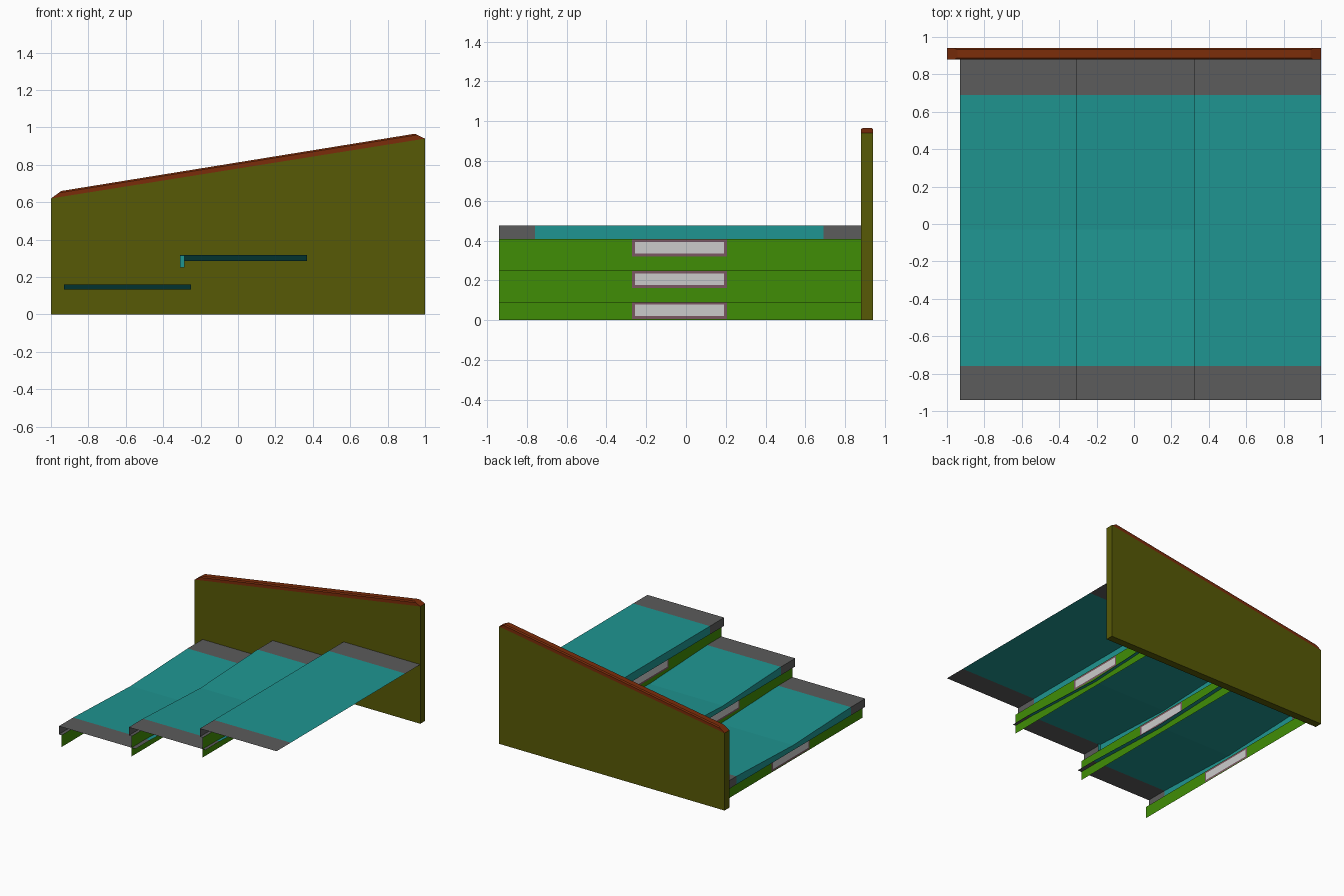
import bpy, bmesh

if "Cube" in bpy.data.objects:
    bpy.data.objects.remove(bpy.data.objects["Cube"])


def material(name, srgb):
    m = bpy.data.materials.new(name)
    m.diffuse_color = [(c / 255) ** 2.2 for c in srgb] + [1]
    m.use_nodes = True
    m.node_tree.nodes["Principled BSDF"].inputs["Base Color"].default_value = m.diffuse_color
    return m


TEAL = material("teal", (36, 148, 144))
GREY = material("dark_grey", (92, 92, 92))
GREEN = material("green", (66, 140, 14))
PURPLE = material("purple_grey", (122, 88, 98))
PANE = material("light_grey", (195, 195, 195))
OLIVE = material("olive", (88, 90, 15))
BROWN = material("brown", (122, 48, 18))


def finish(name, bm, mats):
    me = bpy.data.meshes.new(name)
    bm.to_mesh(me)
    bm.free()
    for m in mats:
        me.materials.append(m)
    ob = bpy.data.objects.new(name, me)
    bpy.context.collection.objects.link(ob)
    return ob


def sheet(name, profile, ys, mats, pick, shape=lambda i, j: 0):
    """Sweep an (x, z) profile through the y stations; pick(i, j) gives the material."""
    bm = bmesh.new()
    v = [[bm.verts.new((x, y, z + shape(i, j))) for j, y in enumerate(ys)]
         for i, (x, z) in enumerate(profile)]
    for i in range(len(profile) - 1):
        for j in range(len(ys) - 1):
            f = bm.faces.new((v[i][j], v[i + 1][j], v[i + 1][j + 1], v[i][j + 1]))
            f.material_index = pick(i, j)
    return finish(name, bm, mats)


def slab(name, outline, y0, y1, mat, bevel_from=None):
    """Extrude an (x, z) outline along y, optionally chamfering its top long edges."""
    bm = bmesh.new()
    f = bm.faces.new([bm.verts.new((x, y0, z)) for x, z in outline])
    ext = bmesh.ops.extrude_face_region(bm, geom=[f])["geom"]
    for e in ext:
        if isinstance(e, bmesh.types.BMVert):
            e.co.y = y1
    bmesh.ops.recalc_face_normals(bm, faces=bm.faces)
    if bevel_from is not None:
        tops = {(round(x, 3), round(z, 3)) for x, z in outline[bevel_from:]}
        edges = [e for e in bm.edges
                 if abs(e.verts[0].co.y - e.verts[1].co.y) < 1e-4
                 and all((round(w.co.x, 3), round(w.co.z, 3)) in tops for w in e.verts)]
        bmesh.ops.bevel(bm, geom=edges, offset=0.008, segments=1, affect='EDGES')
    return finish(name, bm, [mat])


# Steps: x of nosing, tread height, sag of the worn middle, riser bottom
Y0, Y1, YM = -0.94, 0.88, -0.03
steps = [(-0.93, 0.16, 0.026, 0.0), (-0.31, 0.317, 0.032, 0.09), (0.32, 0.475, 0.0, 0.25)]
for n, (x, top, sag, low) in enumerate(steps, 1):
    lip = top - 0.066
    rx = x + 0.025
    # Tread with hollow nosing, grey at both ends
    sheet(f"tread_{n}", [(rx, lip), (x, lip), (x, top), (x + 0.68, top)],
          [Y0, -0.76, YM, 0.69, Y1], [TEAL, GREY],
          lambda i, j: 1 if j in (0, 3) else 0,
          lambda i, j: -sag if i >= 2 and j == 2 else 0)
    # Riser with framed light panel
    zs = [low, lip - 0.088, lip - 0.074, lip - 0.016, lip - 0.004, lip]
    sheet(f"riser_{n}", [(rx, z) for z in zs],
          [Y0, -0.272, -0.257, 0.192, 0.207, Y1], [GREEN, PURPLE, PANE],
          lambda i, j: 2 if (i == 2 and j == 2)
          else 1 if 1 <= i <= 3 and 1 <= j <= 3 else 0)

# Small closing piece inside the middle nosing
bm = bmesh.new()
bm.faces.new([bm.verts.new((x, -0.75, z)) for x, z in
              [(-0.309, 0.252), (-0.285, 0.252), (-0.285, 0.315), (-0.309, 0.315)]])
finish("nosing_end", bm, [TEAL])

# Side wall with sloping coping
slab("side_wall", [(-1, 0), (1, 0), (1, 0.94), (-1, 0.62)], 0.88, 0.94, OLIVE)
slab("wall_coping", [(-1, 0.62), (1, 0.94), (0.945, 0.966), (-0.945, 0.66)],
     0.88, 0.94, BROWN, bevel_from=2)
